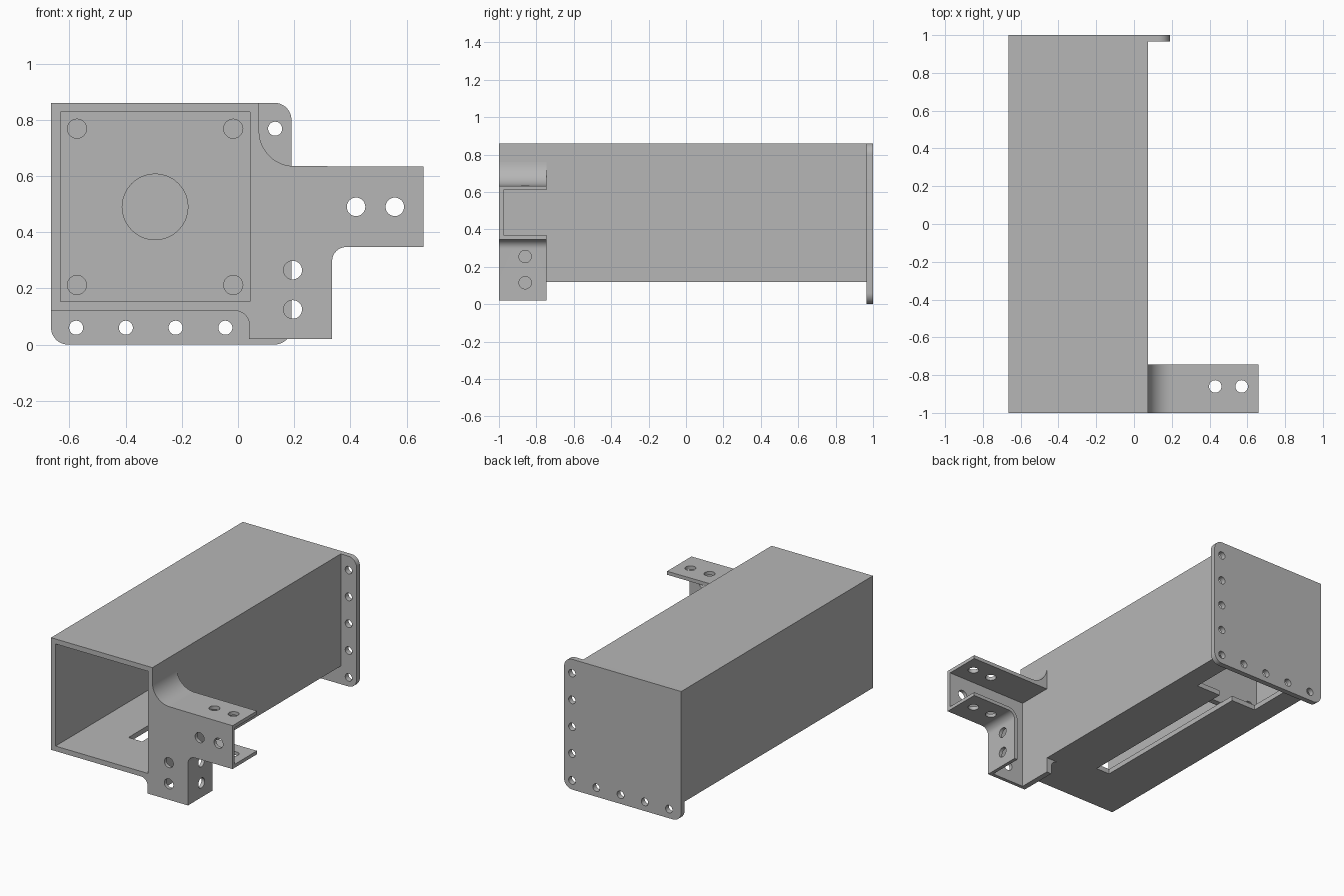
import bpy, bmesh, math
from mathutils import Matrix, Vector

cube = bpy.data.objects.get("Cube")
if cube:
    bpy.data.objects.remove(cube, do_unlink=True)

grey = bpy.data.materials.new("plain_grey")
grey.use_nodes = True
grey.diffuse_color = (0.47, 0.47, 0.47, 1)
grey.node_tree.nodes["Principled BSDF"].inputs["Base Color"].default_value = (0.47, 0.47, 0.47, 1)


def add_object(name, bm):
    bmesh.ops.recalc_face_normals(bm, faces=bm.faces)
    mesh = bpy.data.meshes.new(name)
    bm.to_mesh(mesh)
    bm.free()
    obj = bpy.data.objects.new(name, mesh)
    bpy.context.collection.objects.link(obj)
    mesh.materials.append(grey)
    return obj


def arc(cx, cz, r, start, end, steps=12):
    angles = [math.radians(start + (end - start) * i / steps) for i in range(steps + 1)]
    return [(cx + r * math.cos(a), cz + r * math.sin(a)) for a in angles]


def prism(name, outline, y0, y1):
    """Extrude an x-z outline along y."""
    bm = bmesh.new()
    face = bm.faces.new([bm.verts.new((x, y0, z)) for x, z in outline])
    out = bmesh.ops.extrude_face_region(bm, geom=[face])
    verts = [v for v in out["geom"] if isinstance(v, bmesh.types.BMVert)]
    bmesh.ops.translate(bm, verts=verts, vec=(0, y1 - y0, 0))
    return add_object(name, bm)


def block(name, x0, x1, y0, y1, z0, z1):
    return prism(name, [(x0, z0), (x1, z0), (x1, z1), (x0, z1)], y0, y1)


def rod(center, radius, length, axis):
    bm = bmesh.new()
    turn = Vector((0, 0, 1)).rotation_difference(Vector(axis)).to_matrix().to_4x4()
    bmesh.ops.create_cone(bm, cap_ends=True, segments=32, radius1=radius, radius2=radius,
                          depth=length, matrix=Matrix.Translation(center) @ turn)
    return add_object("hole_cutter", bm)


def cut(obj, cutters):
    """Subtract each cutter and discard it."""
    bpy.context.view_layer.objects.active = obj
    for cutter in cutters:
        cutter.hide_render = True
        mod = obj.modifiers.new("cut", "BOOLEAN")
        mod.operation = "DIFFERENCE"
        mod.solver = "EXACT"
        mod.object = cutter
        bpy.ops.object.modifier_apply(modifier=mod.name)
        bpy.data.objects.remove(cutter, do_unlink=True)


X, Y, Z = (1, 0, 0), (0, 1, 0), (0, 0, 1)
LEFT, RIGHT, BASE, TOP, BACK = -0.665, 0.075, 0.12, 0.86, 0.965
WALL = 0.033
MID_X, MID_Z = (LEFT + RIGHT) / 2, (BASE + TOP) / 2

# Square tube, open at the front, with a T-shaped opening in its floor
tube = block("square_tube", LEFT, RIGHT, -1, BACK, BASE, TOP)
cut(tube, [
    block("bore", LEFT + WALL, RIGHT - WALL, -1.1, 1.1, BASE + WALL, TOP - WALL),
    block("floor_slot", MID_X - 0.05, MID_X + 0.05, -0.65, 0.6, 0.05, 0.2),
    block("floor_window", MID_X - 0.23, MID_X + 0.23, 0.53, 0.93, 0.05, 0.2),
])

# Inner mounting wall with a shaft hole and four screw holes
wall = block("mounting_wall", LEFT + WALL, RIGHT - WALL, 0.38, 0.42, BASE + WALL, TOP - WALL)
cut(wall, [rod((MID_X, 0.4, MID_Z), 0.117, 0.3, Y)] +
    [rod((MID_X + sx * 0.278, 0.4, MID_Z + sz * 0.278), 0.034, 0.3, Y)
     for sx in (-1, 1) for sz in (-1, 1)])

# Back plate with rounded flanges and rows of screw holes
R = 0.06
plate = prism("back_plate", [(LEFT, TOP)] + arc(LEFT + R, R, R, 180, 270)
              + arc(0.19 - R, R, R, 270, 360) + arc(0.19 - R, TOP - R, R, 0, 90), BACK, 1)
pitch = 0.177
bottom_row = [(0.132 - i * pitch, 0.06) for i in range(5)]
side_row = [(0.132, 0.06 + i * pitch) for i in range(1, 5)]
cut(plate, [rod((x, 0.98, z), 0.025, 0.2, Y) for x, z in bottom_row + side_row])

# Side bracket: filleted L shape, hollowed from behind into thin flanges
outline = ([(RIGHT, BASE)] + arc(0.2, 0.76, 0.125, 180, 270)
           + [(0.66, 0.633), (0.66, 0.347)] + arc(0.385, 0.297, 0.05, 90, 180)
           + [(0.335, 0.02), (0.04, 0.02)] + arc(-0.01, 0.07, 0.05, 0, 90))
bracket = prism("side_bracket", outline, -1, -0.745)
hollow = prism("hollow", [(RIGHT + 0.001, 0.61), (0.8, 0.61), (0.8, 0.37)]
               + arc(0.385, 0.297, 0.073, 90, 180)
               + [(0.312, -0.1), (RIGHT + 0.001, -0.1)], -0.977, -0.6)
cut(bracket, [hollow]
    + [rod((x, -1, z), 0.033, 0.2, Y)
       for x, z in ((0.42, 0.49), (0.558, 0.49), (0.195, 0.265), (0.195, 0.125))]
    + [rod((x, -0.86, 0.49), 0.033, 0.6, Z) for x in (0.43, 0.57)]
    + [rod((0.335, -0.86, z), 0.033, 0.2, X) for z in (0.255, 0.115)])

# Smooth the fillets and holes while keeping edges crisp
bpy.ops.object.select_all(action="DESELECT")
for obj in (tube, wall, plate, bracket):
    obj.select_set(True)
bpy.context.view_layer.objects.active = tube
bpy.ops.object.shade_smooth_by_angle(angle=math.radians(30))
